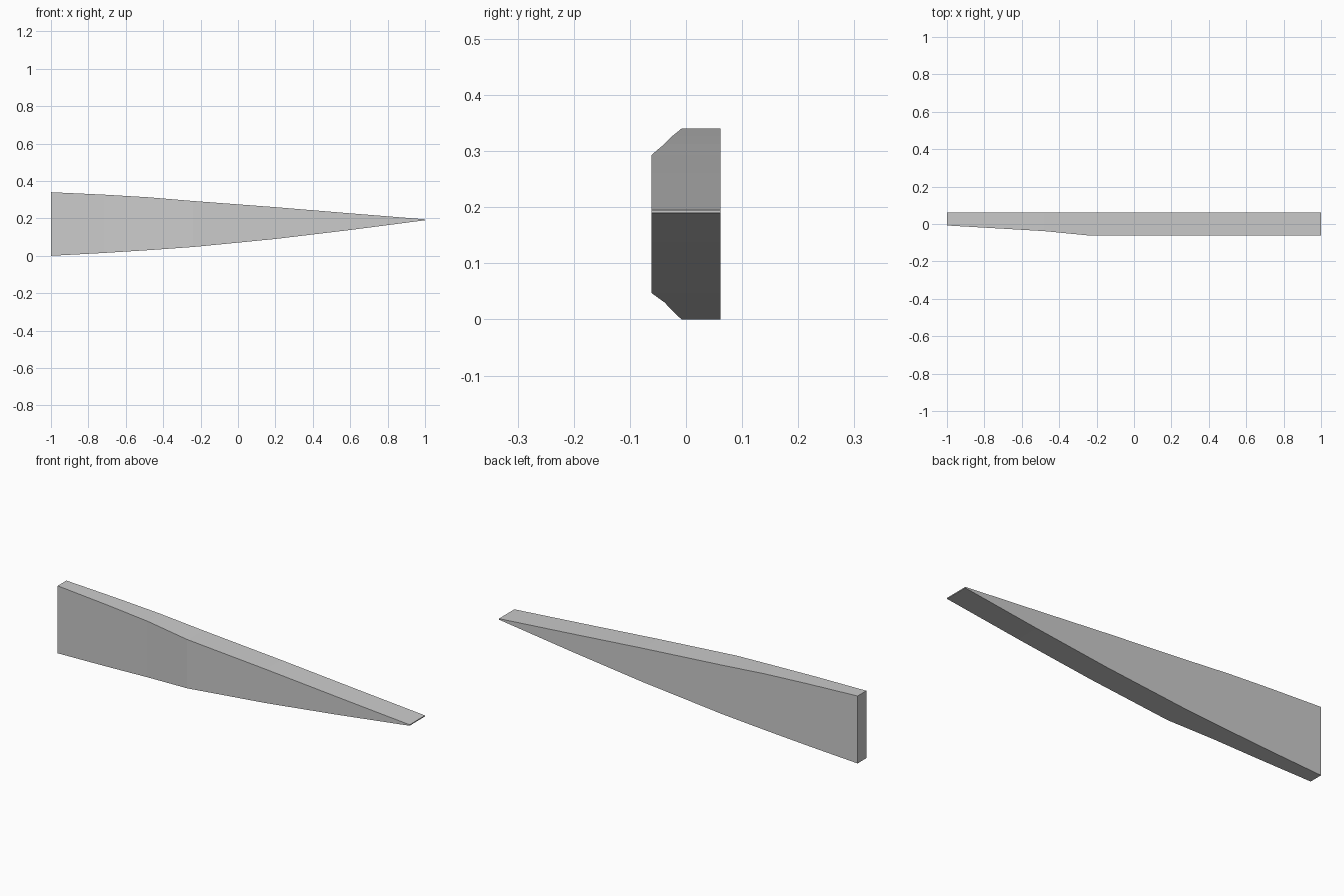
import bpy
import bmesh

cube = bpy.data.objects.get("Cube")
if cube:
    bpy.data.objects.remove(cube, do_unlink=True)

# Plain grey material
GREY = (0.6, 0.6, 0.6, 1)
grey = bpy.data.materials.new("plain grey")
grey.use_nodes = True
grey.diffuse_color = GREY
grey.node_tree.nodes["Principled BSDF"].inputs["Base Color"].default_value = GREY

# Stations along the blade: x, front y, bottom z, top z
BACK = 0.0615
STATIONS = [
    (-1.0, -0.008, 0.0, 0.34),
    (-0.72, -0.024, 0.015, 0.327),
    (-0.48, -0.038, 0.03, 0.313),
    (-0.24, -BACK, 0.047, 0.293),
    (0.2, -BACK, 0.09, 0.26),
    (0.6, -BACK, 0.138, 0.227),
    (1.0, -BACK, 0.19, 0.195),
]

# Tapered blade lofted through rectangular sections
bm = bmesh.new()
rings = []
for x, front, low, high in STATIONS:
    corners = [(front, low), (BACK, low), (BACK, high), (front, high)]
    rings.append([bm.verts.new((x, y, z)) for y, z in corners])
for a, b in zip(rings, rings[1:]):
    for i in range(4):
        j = (i + 1) % 4
        bm.faces.new((a[i], a[j], b[j], b[i]))
bm.faces.new(rings[0])
bm.faces.new(rings[-1])
bmesh.ops.recalc_face_normals(bm, faces=bm.faces)

mesh = bpy.data.meshes.new("tapered_blade")
bm.to_mesh(mesh)
bm.free()
mesh.materials.append(grey)
blade = bpy.data.objects.new("tapered_blade", mesh)
bpy.context.collection.objects.link(blade)
